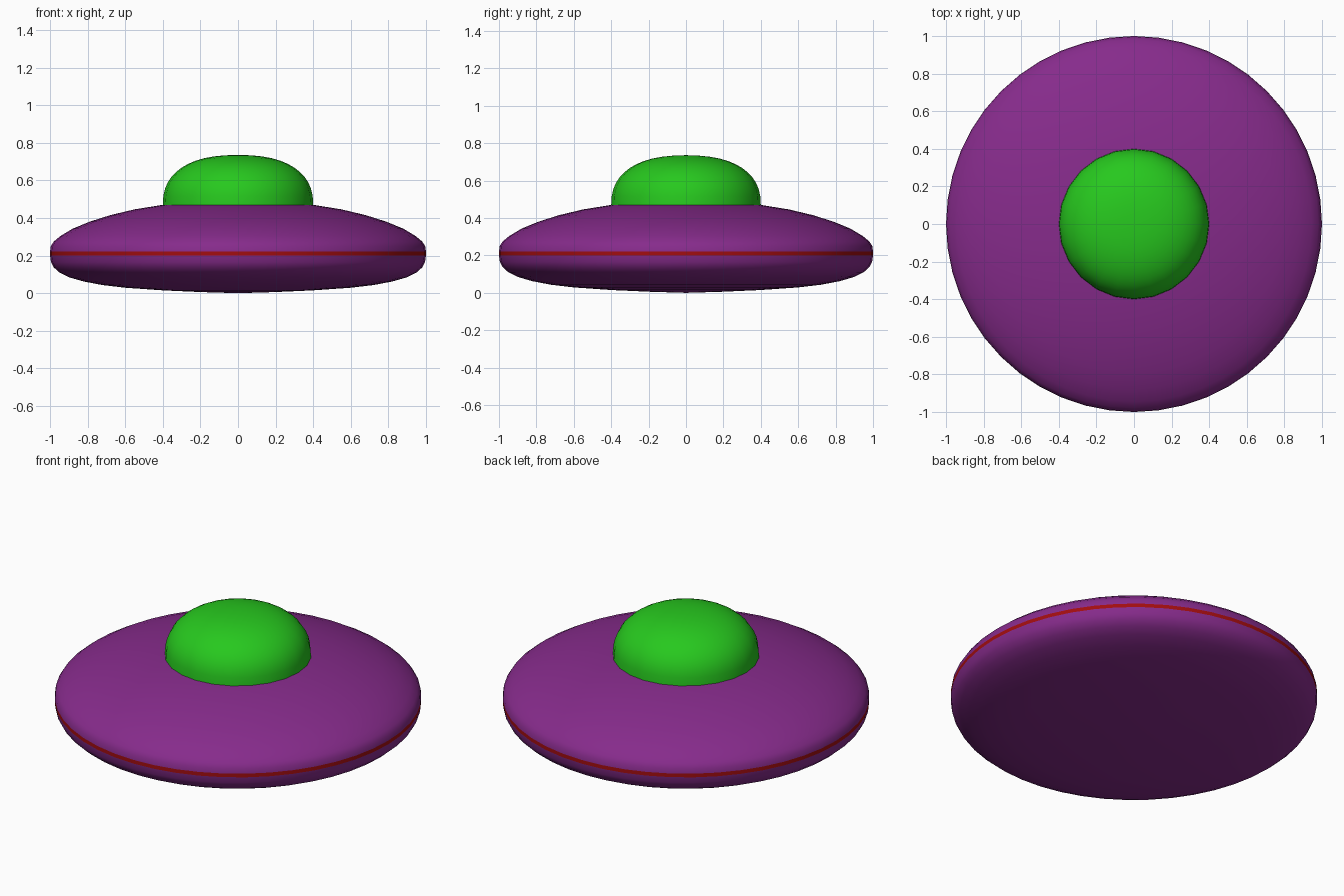
import bpy, bmesh, math

if "Cube" in bpy.data.objects:
    bpy.data.objects.remove(bpy.data.objects["Cube"])


def material(name, color):
    m = bpy.data.materials.new(name)
    m.diffuse_color = color
    m.use_nodes = True
    m.node_tree.nodes["Principled BSDF"].inputs["Base Color"].default_value = m.diffuse_color
    return m


def lathe(name, profile, mat, segments):
    """Revolve (radius, z) points around the z axis; radius 0 makes a pole."""
    bm = bmesh.new()
    rings = []
    for r, z in profile:
        if r == 0:
            rings.append([bm.verts.new((0, 0, z))] * segments)
        else:
            rings.append([bm.verts.new((r * math.cos(a), r * math.sin(a), z))
                          for a in (math.tau * i / segments for i in range(segments))])
    for low, high in zip(rings, rings[1:]):
        for i in range(segments):
            j = (i + 1) % segments
            corners = list(dict.fromkeys((low[i], low[j], high[j], high[i])))
            bm.faces.new(corners)
    for f in bm.faces:
        f.smooth = True
    mesh = bpy.data.meshes.new(name)
    bm.to_mesh(mesh)
    bm.free()
    mesh.materials.append(mat)
    obj = bpy.data.objects.new(name, mesh)
    bpy.context.collection.objects.link(obj)
    return obj


purple = material("purple", (0.24, 0.024, 0.26, 1))
green = material("green", (0.02, 0.58, 0.013, 1))
red = material("red", (0.36, 0.004, 0.005, 1))

# Saucer, lower half then upper half
lathe("saucer_lower", [
    (0, 0), (0.2, 0.006), (0.4, 0.015), (0.6, 0.029), (0.72, 0.043), (0.82, 0.062),
    (0.9, 0.085), (0.95, 0.11), (0.98, 0.137), (0.995, 0.165), (1.0, 0.2)], purple, 48)
lathe("saucer_upper", [
    (1.0, 0.222), (0.996, 0.25), (0.98, 0.275), (0.945, 0.304), (0.88, 0.343),
    (0.79, 0.38), (0.68, 0.415), (0.55, 0.446), (0.4, 0.47), (0.2, 0.488), (0, 0.494)], purple, 48)

# Thin band round the rim
lathe("rim_stripe", [(1.0, 0.2), (1.0, 0.222)], red, 48)

# Rounded cockpit dome
steps = 12
power = 2 / 2.4
dome = [(0.4 * math.cos(t) ** power, 0.468 + 0.267 * math.sin(t) ** power)
        for t in (math.pi / 2 * i / steps for i in range(steps))]
lathe("cockpit_dome", dome + [(0, 0.736)], green, 24)
